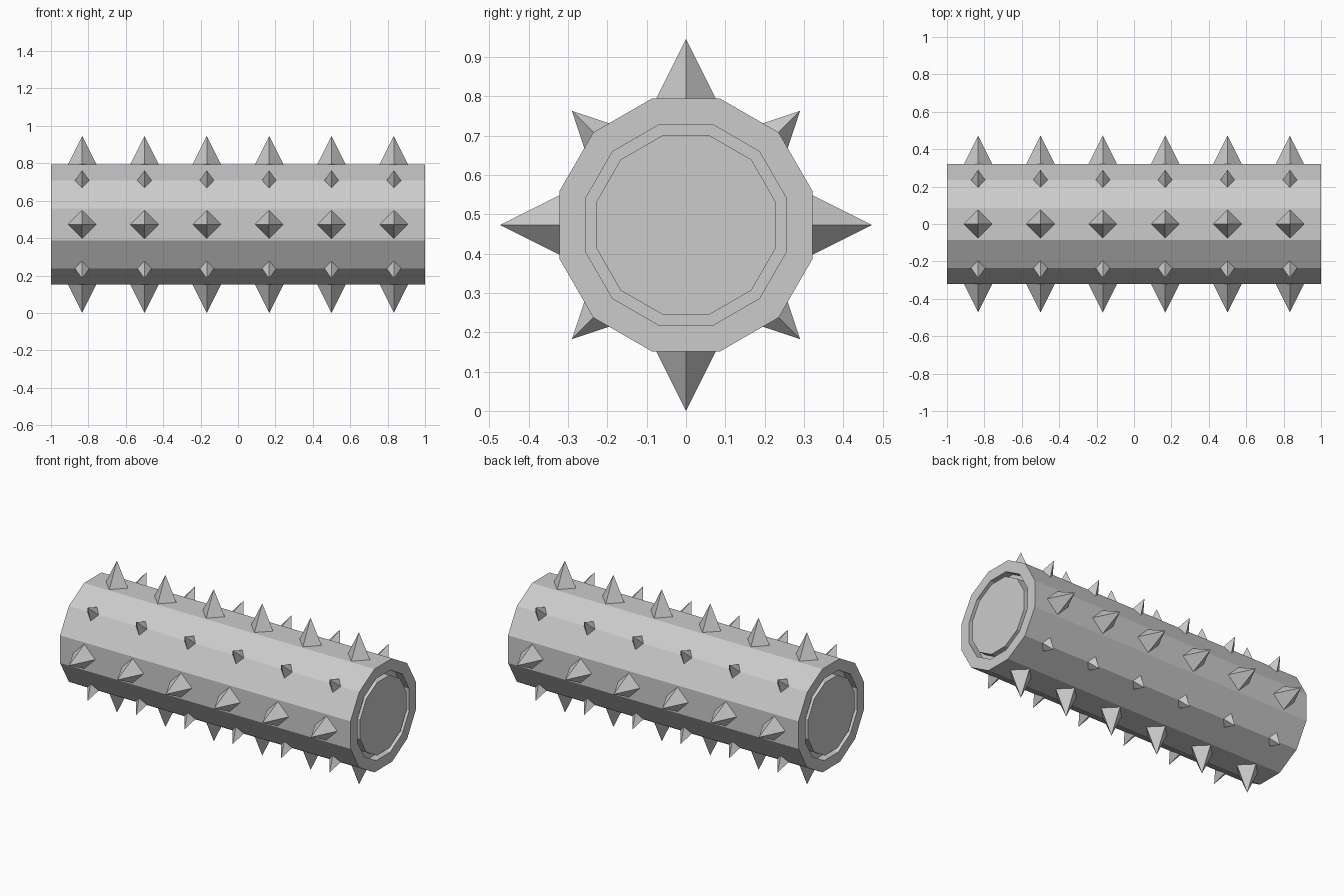
import bpy, bmesh, math
from mathutils import Matrix, Vector

cube = bpy.data.objects.get("Cube")
if cube:
    bpy.data.objects.remove(cube, do_unlink=True)

CENTRE = 0.473   # height of the roller axis
SIDES = 12
GROOVE = 0.05    # depth of the ring groove in each end

steel = bpy.data.materials.new("grey_steel")
steel.use_nodes = True
steel.diffuse_color = (0.6, 0.6, 0.6, 1)
steel.node_tree.nodes["Principled BSDF"].inputs["Base Color"].default_value = (0.6, 0.6, 0.6, 1)


def add_object(name, bm):
    bmesh.ops.recalc_face_normals(bm, faces=bm.faces)
    mesh = bpy.data.meshes.new(name)
    bm.to_mesh(mesh)
    bm.free()
    mesh.materials.append(steel)
    obj = bpy.data.objects.new(name, mesh)
    obj.location.z = CENTRE
    bpy.context.collection.objects.link(obj)
    return obj


# Roller body: a twelve-sided profile turned about x, with a ring groove in each end
half = [(1, 0.333), (1, 0.264), (1 - GROOVE, 0.264), (1 - GROOVE, 0.235), (1, 0.235)]
profile = [(-x, r) for x, r in reversed(half)] + half
bm = bmesh.new()
rings = []
for x, r in profile:
    angles = [math.tau * (i + 0.5) / SIDES for i in range(SIDES)]
    rings.append([bm.verts.new((x, r * math.cos(a), r * math.sin(a))) for a in angles])
for a, b in zip(rings, rings[1:]):
    for i in range(SIDES):
        j = (i + 1) % SIDES
        bm.faces.new((a[i], a[j], b[j], b[i]))
bm.faces.new(rings[0])
bm.faces.new(rings[-1])
add_object("roller_body", bm)


# Spike rows: four-sided spikes, tall on the main directions and short between them
def spike_row(name, angle, tip):
    base = 0.30
    height = tip - base
    bm = bmesh.new()
    for k in range(6):
        place = (Matrix.Rotation(angle, 4, 'X')
                 @ Matrix.Translation(Vector(((k - 2.5) / 3, 0, base + height / 2))))
        spike = bmesh.ops.create_cone(bm, cap_ends=True, segments=4, radius1=height / 2,
                                      radius2=0, depth=height)
        bmesh.ops.transform(bm, matrix=place, verts=spike["verts"])
    bmesh.ops.remove_doubles(bm, verts=bm.verts, dist=0.0001)
    add_object(name, bm)


for i in range(8):
    tall = i % 2 == 0
    spike_row(f"{'tall' if tall else 'short'}_spike_row_{i // 2 + 1}",
              i * math.pi / 4, 0.473 if tall else 0.41)
